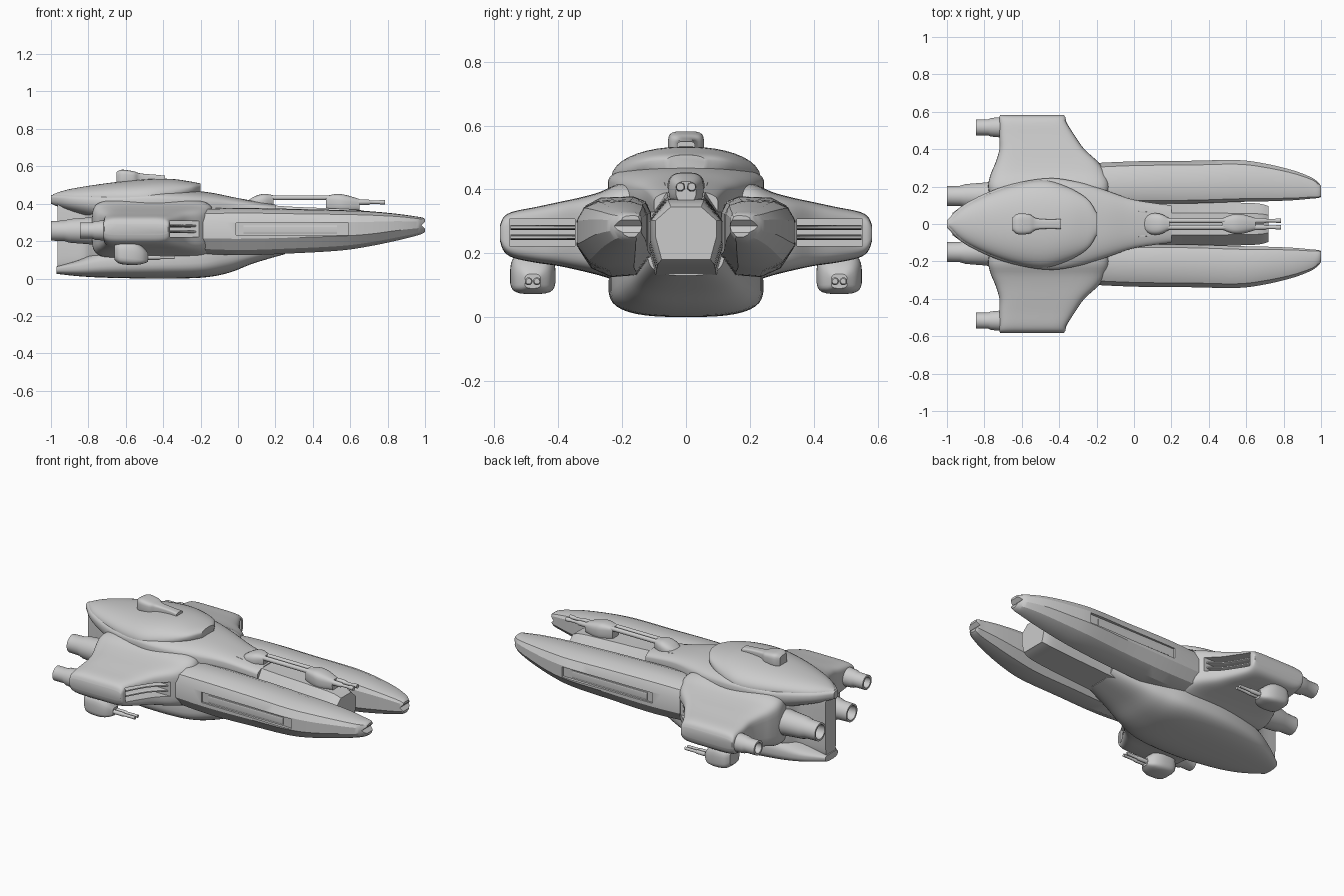
import bpy, bmesh
from math import cos, sin, pi, radians
from mathutils import Vector


def sup(n, seg=40):
    """Unit superellipse outline."""
    f = lambda c: (abs(c) ** (2 / n)) * (1 if c >= 0 else -1)
    return [(f(cos(2 * pi * (i + .5) / seg)), f(sin(2 * pi * (i + .5) / seg))) for i in range(seg)]


def smooth_rows(rows, k):
    """Catmull-Rom interpolation between the key sections."""
    out = []
    for i in range(len(rows) - 1):
        p0, p1, p2, p3 = (rows[max(0, min(len(rows) - 1, i + d))] for d in (-1, 0, 1, 2))
        for j in range(k):
            t = j / k
            out.append([.5 * (2 * b + (c - a) * t + (2 * a - 5 * b + 4 * c - d) * t * t
                              + (3 * b - a - 3 * c + d) * t ** 3)
                        for a, b, c, d in zip(p0, p1, p2, p3)])
    return out + [list(rows[-1])]


def loft(name, rows, shape, k=5, axis='x', side=1, angle=35):
    """Rows are (position, centre, half width, z low, z mid, z high)."""
    bm = bmesh.new()
    rings = []
    for t, c, r, lo, mid, hi in (smooth_rows(rows, k) if k > 1 else rows):
        ring = []
        for u, v in shape:
            a = c + r * u
            z = mid + v * ((hi - mid) if v > 0 else (mid - lo))
            ring.append(bm.verts.new((t, a * side, z) if axis == 'x' else (a, t, z)))
        rings.append(ring)
    n = len(shape)
    for p, q in zip(rings, rings[1:]):
        for i in range(n):
            bm.faces.new((p[i], p[(i + 1) % n], q[(i + 1) % n], q[i]))
    bm.faces.new(rings[0])
    bm.faces.new(rings[-1])
    bmesh.ops.recalc_face_normals(bm, faces=bm.faces)
    me = bpy.data.meshes.new(name)
    bm.to_mesh(me)
    bm.free()
    ob = bpy.data.objects.new(name, me)
    bpy.context.collection.objects.link(ob)
    shade(ob, angle)
    return ob


def shade(ob, angle=35):
    bpy.ops.object.select_all(action='DESELECT')
    ob.select_set(True)
    bpy.context.view_layer.objects.active = ob
    bpy.ops.object.shade_smooth_by_angle(angle=radians(angle))


def carve(ob, boxes):
    """Cut (centre, size, tilt about y) boxes out of an object."""
    cutters = []
    for loc, size, tilt in boxes:
        bpy.ops.mesh.primitive_cube_add(size=1, location=loc, rotation=(0, tilt, 0))
        c = bpy.context.object
        c.name, c.scale, c.hide_render = "recess_cutter", size, True
        m = ob.modifiers.new("recess", 'BOOLEAN')
        m.operation, m.object, m.solver = 'DIFFERENCE', c, 'EXACT'
        cutters.append(c)
    dg = bpy.context.evaluated_depsgraph_get()
    dg.update()
    me = bpy.data.meshes.new_from_object(ob.evaluated_get(dg))
    ob.modifiers.clear()
    ob.data = me
    for c in cutters:
        bpy.data.objects.remove(c)
    shade(ob)


def tube(name, y, z, profile):
    """Round part along x from (x, radius) pairs."""
    return loft(name, [(x, y, r, z - r, z, z + r) for x, r in profile], sup(2, 24), k=1)


def centred(rows):
    return [(r[0], 0) + tuple(r[1:]) for r in rows]


# Upper hull and raised bridge cap
loft("upper_hull", centred([
    (-1, .02, .40, .43, .445), (-.9, .11, .36, .42, .46), (-.7, .20, .30, .41, .47),
    (-.47, .245, .25, .42, .48), (-.3, .225, .2, .41, .475), (-.15, .18, .2, .40, .46),
    (0, .13, .2, .39, .43), (.2, .10, .2, .36, .395)]), sup(2.4))
loft("bridge_cap", centred([
    (-.99, .015, .40, .435, .45), (-.9, .10, .40, .43, .478), (-.7, .19, .40, .43, .51),
    (-.5, .235, .40, .43, .53), (-.36, .20, .40, .45, .533), (-.25, .135, .42, .48, .518),
    (-.2, .06, .43, .49, .508)]), sup(2.2))

# Belly, rear core and forward spine
loft("belly", centred([
    (-.97, .06, .025, .05, .065), (-.85, .14, .012, .06, .10), (-.7, .20, .004, .08, .16),
    (-.45, .24, 0, .09, .20), (-.2, .235, .004, .10, .25), (-.05, .20, .03, .13, .25),
    (.08, .16, .08, .15, .25), (.25, .12, .13, .20, .25)]), sup(2.9))
loft("rear_core", centred([
    (-.965, .05, .05, .25, .43), (-.82, .075, .06, .25, .43), (-.72, .18, .09, .25, .42),
    (-.4, .22, .09, .25, .42)]), sup(6))
octagon = [(1, -.3), (1, .35), (.5, 1), (-.5, 1), (-1, .35), (-1, -.3), (-.8, -1), (.8, -1)]
loft("forward_spine", centred([
    (-.3, .2, .1, .25, .44), (0, .14, .1, .25, .425), (.2, .12, .13, .25, .39),
    (.5, .115, .15, .26, .375), (.66, .11, .165, .27, .365), (.72, .095, .18, .28, .345)]),
    octagon, angle=25)

# Swept wings spanning the hull, with an open intake in each leading edge
half = [(0, -.76, -.15, .1, .42), (.1, -.76, -.15, .1, .42), (.2, -.78, -.13, .11, .42),
        (.27, -.765, -.15, .13, .392), (.33, -.74, -.19, .145, .375), (.4, -.72, -.265, .16, .36),
        (.47, -.72, -.315, .17, .345), (.54, -.72, -.358, .185, .331), (.57, -.72, -.367, .205, .315),
        (.582, -.715, -.375, .235, .29)]


def wing_rows(table):
    return [(y, (b + f) / 2, (f - b) / 2, lo, (lo + hi) / 2, hi) for y, b, f, lo, hi in table]


full = [(-r[0],) + r[1:] for r in half[:0:-1]] + half
wings = loft("wings", wing_rows(full), sup(6, 48), axis='y', k=4)
carve(wings, [((-.3, s * .45, .265), (.36, .205, .085), 0) for s in (1, -1)])
for s in (1, -1):
    for z in (.25, .281):
        loft("intake_vane", wing_rows([(s * y, -.5, f, z - .008, z + .008) for y, f in
             ((.33, -.2), (.4, -.285), (.47, -.335), (.55, -.378))]), sup(4, 16), axis='y', k=3)

# Long forward prongs with side recess and notched tip
prong_shape = [(1, -.3), (1, .4), (.8, .78), (.4, .97), (-.5, 1), (-.85, .88), (-1, .6),
               (-1, -.5), (-.6, -.95), (.1, -1), (.65, -.78)]
prong_rows = [(-.32, .21, .11, .14, .25, .37), (0, .222, .113, .125, .25, .378),
              (.3, .224, .114, .135, .255, .372), (.55, .23, .112, .15, .26, .366),
              (.7, .222, .101, .172, .265, .36), (.85, .207, .08, .203, .28, .346),
              (.95, .192, .056, .228, .285, .332), (.985, .18, .041, .24, .285, .326),
              (1, .175, .03, .25, .285, .318)]
for s in (1, -1):
    prong = loft("forward_prong", prong_rows, prong_shape, side=s, angle=28)
    carve(prong, [((.29, s * .36, .265), (.6, .07, .062), 0),
                  ((1.006, s * .18, .285), (.036, .2, .036), pi / 4)])
    loft("prong_side_panel", [(x, s * .318, .012, .24, .262, .284) for x in (.03, .53)],
         sup(6, 16), k=1)

    # Main and wingtip engines with hollow nozzles
    tube("main_engine", s * .15, .255, [(-.9, .001), (-.92, .036), (-1, .042), (-1, .053),
         (-.93, .055), (-.9, .064), (-.8, .072), (-.7, .085)])
    tube("wingtip_engine", s * .517, .257, [(-.79, .001), (-.8, .028), (-.845, .031),
         (-.845, .043), (-.78, .043), (-.765, .05), (-.7, .056), (-.6, .056)])

    # Turrets slung beneath the wings
    y = s * .48
    loft("under_turret", [(-.66, y, .045, .10, .14, .18), (-.63, y, .068, .078, .13, .195),
         (-.56, y, .07, .072, .12, .2), (-.51, y, .055, .078, .11, .17),
         (-.48, y, .025, .09, .11, .135)], sup(3.5, 24))
    for d in (-.013, .013):
        tube("under_turret_barrel", y + d, .112, [(-.52, .012), (-.42, .012), (-.415, .009),
             (-.34, .009)])

# Top turret on the bridge
loft("top_turret", centred([(-.65, .035, .5, .53, .57), (-.62, .055, .5, .54, .582),
     (-.56, .052, .5, .54, .574), (-.52, .03, .5, .54, .562), (-.44, .025, .51, .54, .555),
     (-.39, .028, .51, .535, .55)]), sup(4, 24))

# Long gun on the spine: base, rails, head and twin barrels
loft("gun_base", centred([(.05, .03, .37, .395, .415), (.09, .055, .37, .4, .44),
     (.14, .055, .37, .41, .453), (.19, .03, .38, .42, .445)]), sup(3, 24))
loft("gun_head", centred([(.47, .03, .36, .42, .442), (.53, .052, .35, .41, .452),
     (.58, .052, .35, .4, .446), (.65, .032, .36, .4, .425)]), sup(3, 24))
for s in (1, -1):
    tube("gun_rail", s * .018, .432, [(.15, .013), (.5, .013)])
    tube("gun_barrel", s * .018, .408, [(.6, .016), (.7, .014), (.71, .009), (.755, .009),
         (.76, .012), (.785, .012)])
